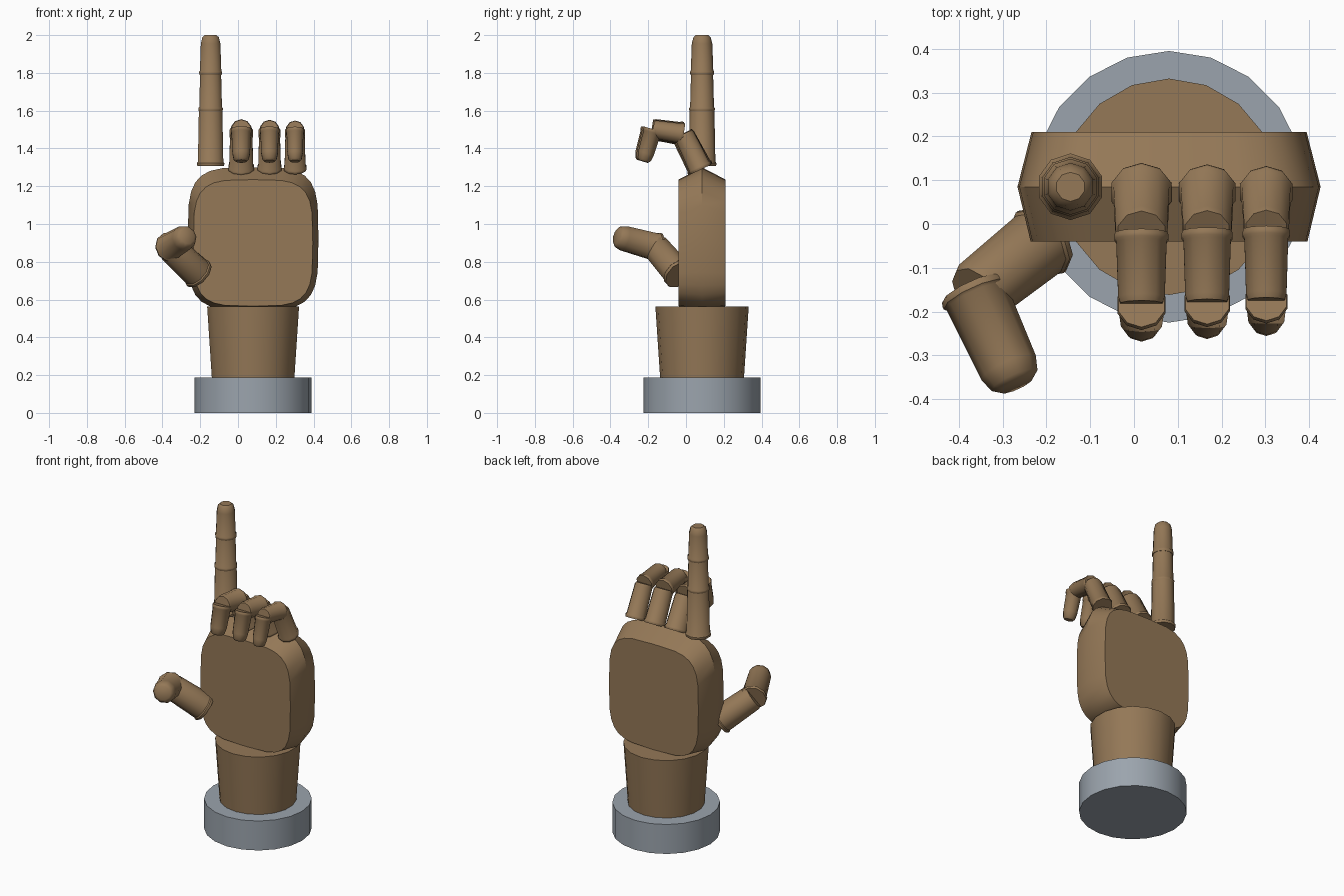
import bpy, bmesh, math
from mathutils import Vector, Matrix

if "Cube" in bpy.data.objects:
    bpy.data.objects.remove(bpy.data.objects["Cube"])


def material(name, col):
    m = bpy.data.materials.new(name)
    m.diffuse_color = (*col, 1)
    m.use_nodes = True
    m.node_tree.nodes["Principled BSDF"].inputs["Base Color"].default_value = m.diffuse_color
    return m


BROWN = material("warm brown", (0.297, 0.188, 0.095))
GREY = material("cool grey", (0.328, 0.371, 0.418))


def loft(name, rings, mat, angle=32):
    """Skin a list of rings (equal point counts) and cap both ends."""
    bm = bmesh.new()
    loops = [[bm.verts.new(p) for p in ring] for ring in rings]
    n = len(loops[0])
    for a, b in zip(loops, loops[1:]):
        for i in range(n):
            j = (i + 1) % n
            bm.faces.new((a[i], a[j], b[j], b[i]))
    bm.faces.new(loops[0][::-1])
    bm.faces.new(loops[-1])
    bmesh.ops.recalc_face_normals(bm, faces=bm.faces)
    me = bpy.data.meshes.new(name)
    bm.to_mesh(me)
    bm.free()
    me.materials.append(mat)
    ob = bpy.data.objects.new(name, me)
    bpy.context.collection.objects.link(ob)
    bpy.ops.object.select_all(action='DESELECT')
    ob.select_set(True)
    bpy.context.view_layer.objects.active = ob
    bpy.ops.object.shade_smooth_by_angle(angle=math.radians(angle))
    return ob


def circle(r, n):
    # first vertex lies on +y
    return [Vector((r * math.sin(2 * math.pi * i / n), r * math.cos(2 * math.pi * i / n), 0))
            for i in range(n)]


def tube(name, center, profile, n, mat):
    return loft(name, [[p + Vector((*center, z)) for p in circle(r, n)] for z, r in profile], mat)


def segment(name, a, b, r, tip=False, side=(1, 0, 0)):
    """Finger bone from a to b: collar at the base, tapered body, rounded end."""
    a, b = Vector(a), Vector(b)
    L = (b - a).length
    z = (b - a).normalized()
    x = Vector(side)
    x = (x - z * x.dot(z)).normalized()
    y = z.cross(x)
    rot = Matrix((x, y, z)).transposed()
    prof = [(0, .96 * r), (.008, r), (.016, r), (.022, .93 * r)]
    if tip:
        prof += [(L - .045, .85 * r), (L - .012, .72 * r), (L, .52 * r)]
    else:
        prof += [(L - .015, .86 * r), (L, .78 * r)]
    return loft(name, [[a + rot @ (p + Vector((0, 0, h))) for p in circle(q, 10)]
                       for h, q in prof], BROWN, 40)


# stand and wrist
C = (0.08, 0.085)
tube("base_disc", C, [(0, .31), (.187, .31)], 20, GREY)
tube("wrist", C, [(.187, .222), (.563, .247)], 18, BROWN)


# palm: three superellipse rings stacked front to back
def palm_ring(y, hx, z0, z1, n=28, k=4.0):
    pts = []
    for i in range(n):
        t = 2 * math.pi * i / n
        c, s = math.cos(t), math.sin(t)
        pts.append(Vector((C[0] + hx * math.copysign(abs(c) ** (2 / k), c), y,
                           (z0 + z1) / 2 + (z1 - z0) / 2 * math.copysign(abs(s) ** (2 / k), s))))
    return pts


loft("palm", [palm_ring(-.04, .316, .565, 1.235),
              palm_ring(.085, .346, .545, 1.30),
              palm_ring(.21, .314, .565, 1.235)], BROWN)

# straight index finger
IX = -0.145
for i, (z0, z1, r) in enumerate([(1.307, 1.615, .076), (1.597, 1.81, .068), (1.79, 2.0, .064)]):
    segment(f"index_segment_{i + 1}", (IX, .085, z0), (IX, .085, z1), r, tip=i == 2)

# three curled fingers sharing one bent path in the side plane
PATH = [(.078, 1.288), (-.02, 1.477), (-.182, 1.502), (-.232, 1.332)]
for name, x, s in [("middle", .017, 1.0), ("ring", .167, .94), ("little", .302, .87)]:
    pts = [Vector((x, p[0] + .06 * (1 - s), p[1])) for p in PATH]
    pts[0].y = PATH[0][0]
    for i, r in enumerate((.072, .065, .058)):
        segment(f"{name}_segment_{i + 1}", pts[i], pts[i + 1], r * s, tip=i == 2)

# thumb
T = [(-.205, -.035, .732), (-.362, -.16, .878), (-.268, -.368, .935)]
segment("thumb_segment_1", T[0], T[1], .088, side=(0, 0, 1))
segment("thumb_segment_2", (-.368, -.148, .875), T[2], .08, tip=True, side=(0, 0, 1))
